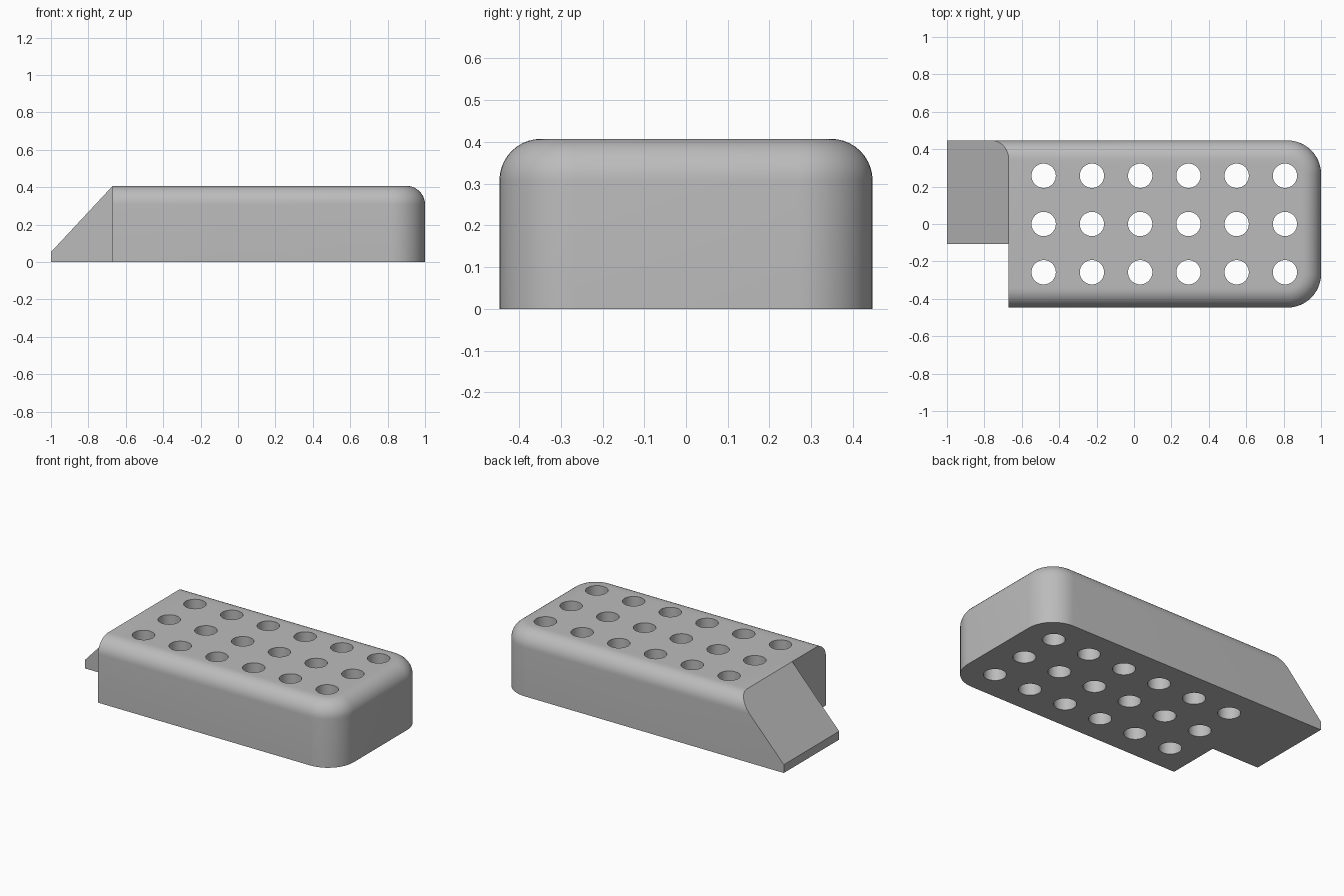
import bpy
import bmesh
from math import radians
from mathutils import Matrix, Vector

cube = bpy.data.objects.get("Cube")
if cube:
    bpy.data.objects.remove(cube)

HALF_WIDTH, HEIGHT = 0.447, 0.407
SHOULDER_X = -0.67          # where the flat top ends and the ramp begins
CORNER_R, TOP_R = 0.18, 0.1
HOLE_R, PITCH, FIRST_HOLE_X = 0.065, 0.258, -0.483


def add_box(bm, low, high):
    low, high = Vector(low), Vector(high)
    size = Matrix.Diagonal((*(high - low), 1))
    bmesh.ops.create_cube(bm, size=1, matrix=Matrix.Translation((low + high) / 2) @ size)


def slice_off(bm, point, normal):
    """Remove everything on the normal's side of a plane and cap the cut."""
    cut = bmesh.ops.bisect_plane(bm, geom=bm.verts[:] + bm.edges[:] + bm.faces[:],
                                 plane_co=point, plane_no=normal, clear_outer=True)
    edges = [e for e in cut["geom_cut"] if isinstance(e, bmesh.types.BMEdge)]
    bmesh.ops.contextual_create(bm, geom=edges)


def round_edges(bm, edges, radius, segments):
    bmesh.ops.bevel(bm, geom=edges, offset=radius, segments=segments,
                    profile=0.5, affect="EDGES")


def make_object(name, bm):
    bmesh.ops.recalc_face_normals(bm, faces=bm.faces)
    mesh = bpy.data.meshes.new(name)
    bm.to_mesh(mesh)
    bm.free()
    obj = bpy.data.objects.new(name, mesh)
    bpy.context.collection.objects.link(obj)
    return obj


# Rounded block, left open-ended past the ramp tip
bm = bmesh.new()
add_box(bm, (-1.2, -HALF_WIDTH, 0), (1, HALF_WIDTH, HEIGHT))
upright = [e for e in bm.edges if all(v.co.x > 0.9 for v in e.verts)
           and abs(e.verts[0].co.z - e.verts[1].co.z) > 0.1]
round_edges(bm, upright, CORNER_R, 12)
rim = [e for e in bm.edges if all(v.co.z > HEIGHT - 0.001 for v in e.verts)
       and any(v.co.x > -1.1 for v in e.verts)]
round_edges(bm, rim, TOP_R, 10)

# Sloped ramp and its blunt tip
slice_off(bm, (SHOULDER_X, 0, HEIGHT), (-0.354, 0, 0.33))
slice_off(bm, (-1, 0, 0), (-1, 0, 0))
body = make_object("perforated_block", bm)

# Cutter: notch beside the ramp, and the grid of through holes
bm = bmesh.new()
add_box(bm, (-1.3, -0.6, -0.1), (SHOULDER_X, -0.108, 0.6))
for column in range(6):
    for row in (-1, 0, 1):
        place = Matrix.Translation((FIRST_HOLE_X + column * PITCH, row * PITCH, HEIGHT / 2))
        bmesh.ops.create_cone(bm, cap_ends=True, segments=40, radius1=HOLE_R,
                              radius2=HOLE_R, depth=1, matrix=place)
cutter = make_object("hole_cutter", bm)
cutter.hide_render = True

cut = body.modifiers.new("holes", "BOOLEAN")
cut.operation, cut.solver, cut.object = "DIFFERENCE", "EXACT", cutter
bpy.ops.object.select_all(action="DESELECT")
body.select_set(True)
bpy.context.view_layer.objects.active = body
bpy.ops.object.modifier_apply(modifier=cut.name)
bpy.data.objects.remove(cutter)

# Single grey finish
grey = bpy.data.materials.new("plain_grey")
grey.use_nodes = True
colour = (0.5, 0.5, 0.5, 1)
grey.diffuse_color = colour
grey.node_tree.nodes["Principled BSDF"].inputs["Base Color"].default_value = colour
body.data.materials.clear()
body.data.materials.append(grey)
bpy.ops.object.shade_smooth_by_angle(angle=radians(30))
